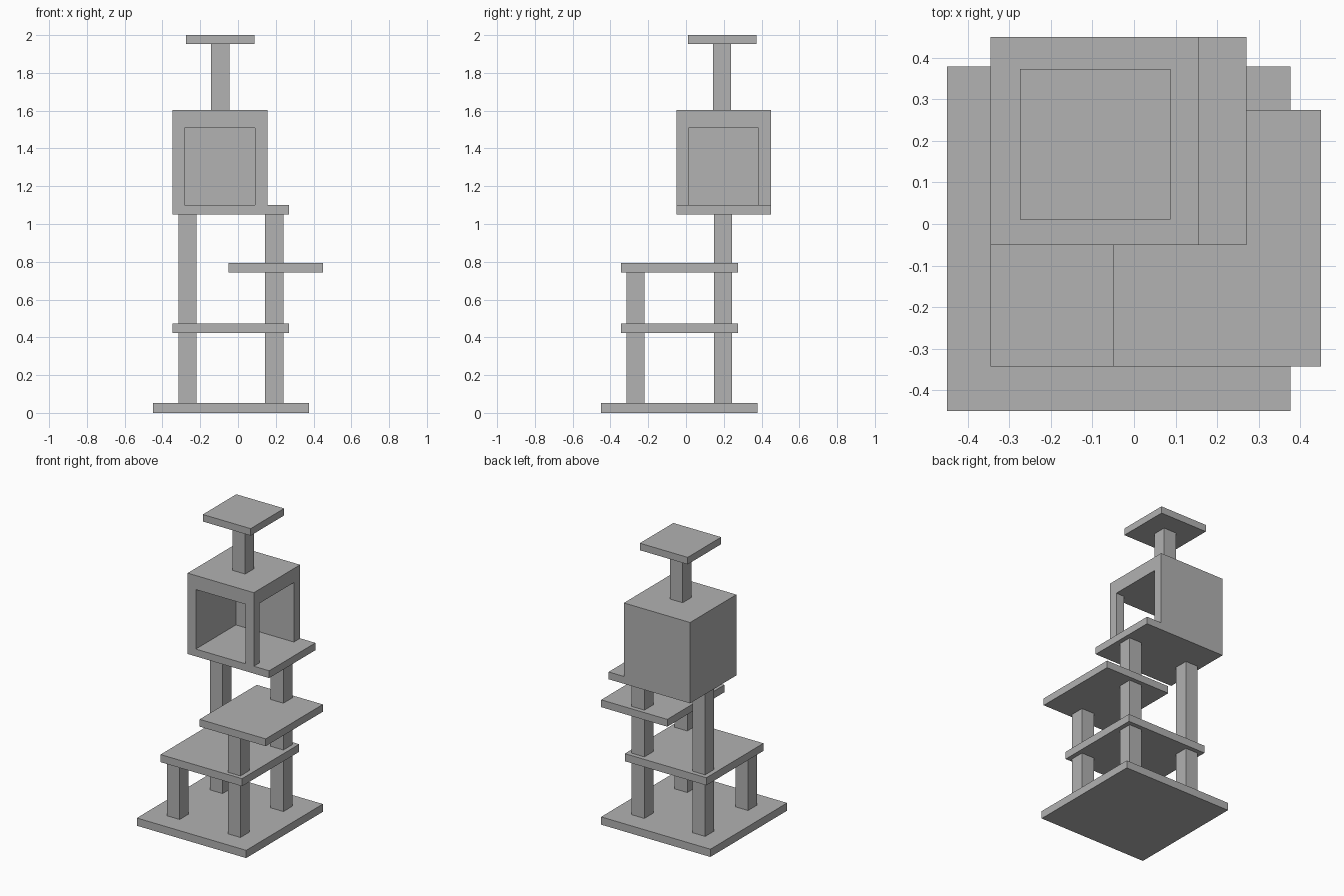
import bpy
import bmesh
from mathutils import Vector

default = bpy.data.objects.get("Cube")
if default:
    bpy.data.objects.remove(default, do_unlink=True)

# Single flat grey
GREY = (0.445, 0.445, 0.445, 1)
grey = bpy.data.materials.new("plain grey")
grey.use_nodes = True
grey.diffuse_color = GREY
grey.node_tree.nodes["Principled BSDF"].inputs["Base Color"].default_value = GREY


def box(name, x, y, z):
    """Axis-aligned block from (low, high) ranges."""
    lo, hi = (Vector(c) for c in zip(x, y, z))
    bm = bmesh.new()
    bmesh.ops.create_cube(bm, size=1)
    bmesh.ops.scale(bm, vec=hi - lo, verts=bm.verts)
    bmesh.ops.translate(bm, vec=(lo + hi) / 2, verts=bm.verts)
    mesh = bpy.data.meshes.new(name)
    bm.to_mesh(mesh)
    bm.free()
    mesh.materials.append(grey)
    obj = bpy.data.objects.new(name, mesh)
    bpy.context.collection.objects.link(obj)
    return obj


def post(name, cx, cy, z, half=0.048):
    return box(name, (cx - half, cx + half), (cy - half, cy + half), z)


# Platform levels (bottom, top)
BASE, LOW, MID, HOUSE, TOP = (0, 0.053), (0.422, 0.474), (0.744, 0.794), (1.05, 1.10), (1.952, 2.0)

# Platforms
box("base", (-0.45, 0.377), (-0.45, 0.379), BASE)
box("low_shelf", (-0.346, 0.271), (-0.343, 0.274), LOW)
box("middle_shelf", (-0.05, 0.45), (-0.343, 0.274), MID)
box("house_floor", (-0.346, 0.271), (-0.05, 0.45), HOUSE)
box("top_perch", (-0.274, 0.088), (0.011, 0.373), TOP)

# Posts, each split by the shelves it passes through
LEFT, RIGHT, FRONT, BACK = 0.192, -0.268, -0.268, 0.196
runs = {
    "front_right_post": (RIGHT, FRONT, [BASE, LOW]),
    "front_left_post": (LEFT, FRONT, [BASE, LOW, MID]),
    "back_right_post": (RIGHT, BACK, [BASE, LOW, HOUSE]),
    "back_left_post": (LEFT, BACK, [BASE, LOW, MID, HOUSE]),
}
for name, (px, py, levels) in runs.items():
    for i, (below, above) in enumerate(zip(levels, levels[1:])):
        post(f"{name}_{i + 1}", px, py, (below[1], above[0]))

# House: open at the front and at its left side
OUT_X, IN_X = (-0.346, 0.155), (-0.284, 0.091)
OUT_Y, IN_Y = (-0.05, 0.45), (0.012, 0.383)
WALL = (HOUSE[1], 1.507)
ROOF = (WALL[1], 1.603)
box("house_right_wall", (OUT_X[0], IN_X[0]), OUT_Y, WALL)
box("house_back_wall", (IN_X[0], OUT_X[1]), (IN_Y[1], OUT_Y[1]), WALL)
box("house_corner_pillar", (IN_X[1], OUT_X[1]), (OUT_Y[0], IN_Y[0]), WALL)
box("house_roof", OUT_X, OUT_Y, ROOF)

# Perch post above the roof
post("perch_post", -0.094, 0.191, (ROOF[1], TOP[0]))
